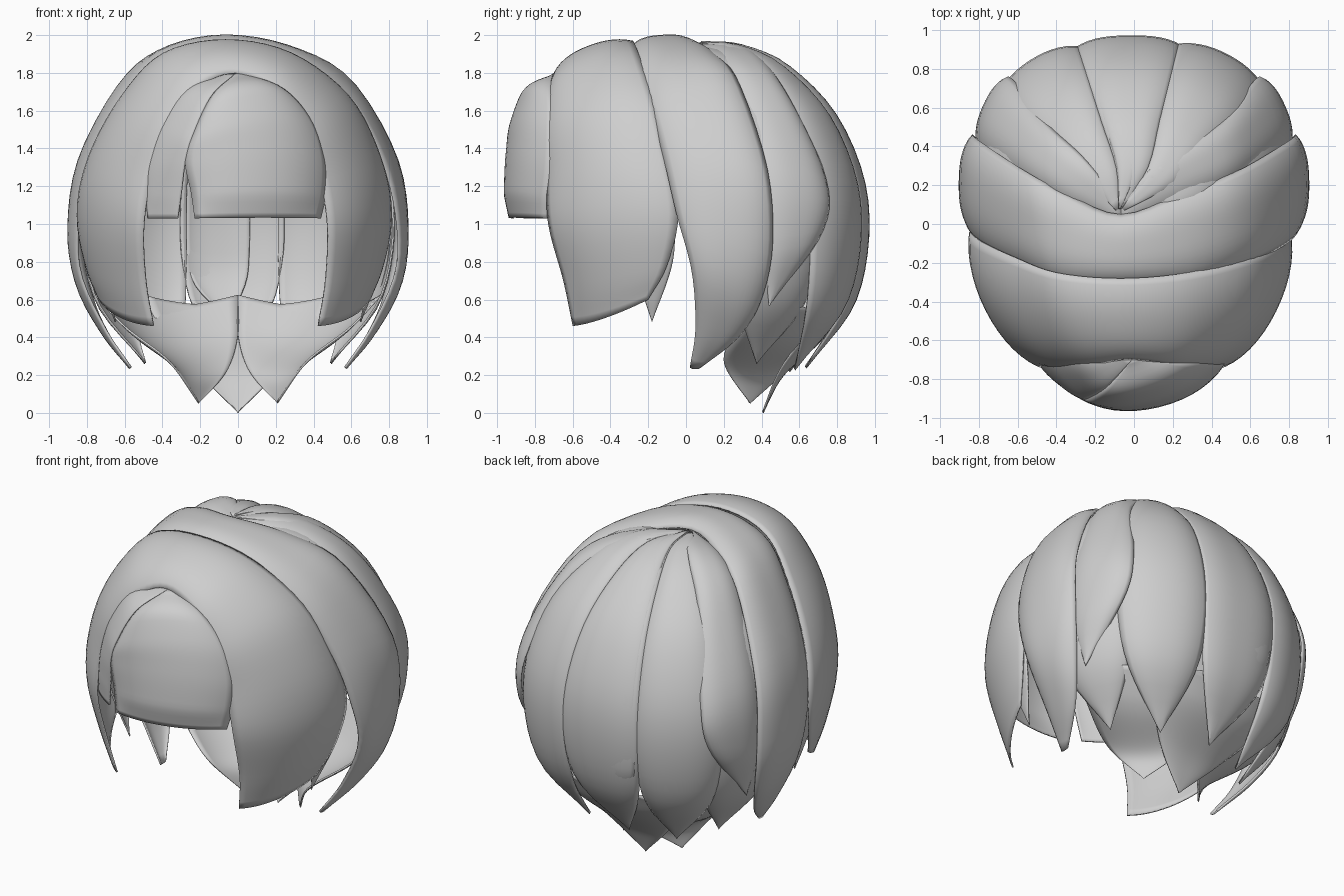
import bpy, bmesh, math
from mathutils import Vector

cube = bpy.data.objects.get("Cube")
if cube:
    bpy.data.objects.remove(cube, do_unlink=True)

mat = bpy.data.materials.new("hair_grey")
mat.use_nodes = True
GREY = (0.62, 0.62, 0.62, 1)
mat.diffuse_color = GREY
mat.node_tree.nodes["Principled BSDF"].inputs["Base Color"].default_value = GREY

CENTRE = Vector((0, 0, 1))
BACK_POWER = 2.4


def head_scale(d):
    """Size of the head-shaped envelope that passes through offset d."""
    x, y = abs(d.x) / 0.87, abs(d.y)
    z = abs(d.z) / (0.98 if d.z > 0 else 1.03)
    if d.y < 0:
        yz = (y / 0.95) ** 2.7 + z ** 2.7
        return math.sqrt(x * x + yz ** (2 / 2.7))
    xy = x ** BACK_POWER + (y / 0.94) ** BACK_POWER
    return math.sqrt(z * z + xy ** (2 / BACK_POWER))


def along(points, t):
    """Smooth curve through the points."""
    n = len(points) - 1
    i = min(int(t * n), n - 1)
    f = t * n - i
    p1, p2 = points[i], points[i + 1]
    p0 = points[i - 1] if i else 2 * p1 - p2
    p3 = points[i + 2] if i + 2 <= n else 2 * p2 - p1
    return p1 + 0.5 * f * (p2 - p0 + f * (2 * p0 - 5 * p1 + 4 * p2 - p3
                                        + f * (3 * (p1 - p2) + p3 - p0)))


def lock(name, edge_a, edge_b, bulge=0.03, rows=28, cols=14, start=0.0):
    """A lock of hair wrapped over the head between two edge curves."""
    a_pts = [Vector(p) - CENTRE for p in edge_a]
    b_pts = [Vector(p) - CENTRE for p in edge_b]
    bm = bmesh.new()
    grid = []
    for r in range(rows + 1):
        v = r / rows
        a, b = along(a_pts, v), along(b_pts, v)
        sa, sb = head_scale(a), head_scale(b)
        row = []
        for c in range(cols + 1):
            u = c / cols
            d = a.lerp(b, u)
            size = sa + (sb - sa) * u
            size += bulge * (1 - abs(2 * u - 1) ** 3) * min(1, 4 * v + start, 5 * (1 - v) + 0.2)
            row.append(bm.verts.new(CENTRE + d * size / head_scale(d)))
        grid.append(row)
    for r in range(rows):
        for c in range(cols):
            bm.faces.new((grid[r][c], grid[r][c + 1], grid[r + 1][c + 1], grid[r + 1][c]))
    bmesh.ops.remove_doubles(bm, verts=bm.verts, dist=0.0008)
    bmesh.ops.recalc_face_normals(bm, faces=bm.faces)
    if sum(f.normal.dot(f.calc_center_median() - CENTRE) * f.calc_area() for f in bm.faces) < 0:
        bmesh.ops.reverse_faces(bm, faces=bm.faces)
    mesh = bpy.data.meshes.new(name)
    bm.to_mesh(mesh)
    bm.free()
    mesh.materials.append(mat)
    obj = bpy.data.objects.new(name, mesh)
    bpy.context.collection.objects.link(obj)
    shell = obj.modifiers.new("thickness", "SOLIDIFY")
    shell.thickness = 0.01
    shell.offset = -1
    bpy.ops.object.select_all(action="DESELECT")
    obj.select_set(True)
    bpy.context.view_layer.objects.active = obj
    bpy.ops.object.shade_smooth_by_angle(angle=math.radians(45))


def sided(points, side):
    """Place points on one side, drifting to the off-centre parting on top."""
    return [(side * x - 0.07 * max(0, min(1, (z - 1.7) / 0.27)), y, z) for x, y, z in points]


def pair(name, edge_a, edge_b, bulge=0.03):
    """The same lock on both sides."""
    for side, word in ((1, "left"), (-1, "right")):
        lock(word + "_" + name, sided(edge_a, side), sided(edge_b, side), bulge)


def band(name, edge_a, edge_b, bulge, left=1.0):
    """One lock running over the top from side to side; edges start at the middle."""
    def across(edge):
        return sided(edge[:0:-1], -1) + sided(edge, left)
    lock(name, across(edge_a), across(edge_b), bulge, rows=60, start=0.2)


def on_head(angle, z, size):
    """Point at a compass angle from the back, positive to the left."""
    h = (z - 1) / (0.98 if z > 1 else 1.03)
    a = math.radians(angle)
    round_off = (abs(math.sin(a)) ** BACK_POWER + abs(math.cos(a)) ** BACK_POWER) ** (-1 / BACK_POWER)
    r = size * math.sqrt(1 - h * h) * round_off
    return (0.87 * r * math.sin(a), 0.94 * r * math.cos(a), 1 + (z - 1) * size)


def back_lock(name, start, end, tip, tip_z, size=1.0, bulge=0.035):
    """A lock fanning from the crown down the back to a point."""
    def edge(angle):
        a = math.radians(angle)
        pts = [(-0.07 + 0.03 * math.sin(a), 0.05 + 0.03 * math.cos(a), 1 + 0.96 * size)]
        pts += [on_head(angle, z, size) for z in (1.93, 1.8, 1.55, 1.2, 0.85)]
        pts.append(on_head(angle + (tip - angle) * 0.18, (0.85 + tip_z) / 2, size))
        pts.append(on_head(tip, tip_z, size))
        return pts
    lock(name, edge(start), edge(end), bulge)


# Fringe: a wide panel and a narrow one with a slit between them
slit = [(-0.01, -0.70, 1.80), (-0.14, -0.84, 1.68), (-0.24, -0.90, 1.47), (-0.28, -0.90, 1.33)]
lock("fringe",
     slit + [(-0.25, -0.91, 1.17), (-0.23, -0.92, 1.03)],
     [(0.02, -0.68, 1.80), (0.24, -0.71, 1.72), (0.40, -0.70, 1.55),
      (0.47, -0.70, 1.35), (0.47, -0.72, 1.17), (0.44, -0.74, 1.03)], 0.04)
lock("fringe_strip",
     [(-0.04, -0.68, 1.80), (-0.26, -0.71, 1.72), (-0.41, -0.70, 1.53),
      (-0.48, -0.70, 1.33), (-0.49, -0.72, 1.17), (-0.48, -0.74, 1.03)],
     slit + [(-0.30, -0.88, 1.17), (-0.32, -0.86, 1.03)], 0.01)

# Front panels framing the face, with a small tip behind each
band("front_panel",
     [(0, -0.70, 1.80), (0.22, -0.73, 1.71), (0.37, -0.75, 1.5), (0.45, -0.74, 1.28),
      (0.50, -0.73, 1.0), (0.49, -0.65, 0.70), (0.45, -0.60, 0.46)],
     [(0, -0.28, 1.97), (0.35, -0.25, 1.90), (0.62, -0.17, 1.67), (0.79, -0.09, 1.35),
      (0.85, -0.04, 1.05), (0.81, -0.10, 0.78), (0.74, -0.20, 0.60)], 0.03, 0.95)
pair("temple_tip",
     [(0.75, -0.3, 1.1), (0.72, -0.28, 0.8), (0.65, -0.18, 0.48)],
     [(0.79, -0.06, 1.1), (0.76, -0.07, 0.8), (0.65, -0.18, 0.48)], 0.01)

# Side locks behind the front panel, tucked under it
band("side_lock",
     [(0, -0.30, 1.93), (0.34, -0.28, 1.86), (0.59, -0.20, 1.65), (0.76, -0.12, 1.35),
      (0.84, -0.05, 1.05), (0.84, 0.03, 0.75), (0.71, 0.05, 0.45), (0.57, 0.02, 0.24)],
     [(0, 0.05, 1.96), (0.30, 0.16, 1.90), (0.56, 0.28, 1.75), (0.80, 0.43, 1.3),
      (0.83, 0.46, 0.9), (0.77, 0.4, 0.6), (0.68, 0.28, 0.4), (0.57, 0.08, 0.24)], 0.05)
pair("rear_side_lock",
     [(0, 0.03, 1.95), (0.30, 0.12, 1.89), (0.54, 0.24, 1.74), (0.77, 0.38, 1.3),
      (0.81, 0.40, 0.9), (0.74, 0.44, 0.57)],
     [(0, 0.10, 1.96), (0.2, 0.34, 1.92), (0.46, 0.53, 1.70), (0.62, 0.74, 1.25),
      (0.67, 0.72, 0.95), (0.74, 0.44, 0.57)], 0.035)

# Back locks, with a shorter one on top and a deeper one under each side
back_lock("back_lock_centre", -20, 16, -4, 0.24)
back_lock("back_lock_left", 14, 48, 28, 0.23)
back_lock("back_lock_right", -50, -18, -32, 0.22)
back_lock("back_overlay", -18, 4, -4, 0.5, 1.01, 0.02)
for side, word in ((1, "left"), (-1, "right")):
    back_lock(word + "_under_lock", side * 42, side * 74, side * 55, 0.24, 0.97)

# Nape: a bowl with three points growing out of the inside of the back
nape_edge = [(0.50, 0.72, 0.62), (0.41, 0.65, 0.44), (0.22, 0.50, 0.22), (0, 0.41, 0)]
lock("nape_centre", sided(nape_edge, -1), sided(nape_edge, 1), 0.01)
pair("nape_side",
     [(0, 0.85, 0.62), (0, 0.72, 0.41), (0.06, 0.53, 0.22), (0.21, 0.34, 0.05)],
     [(0.76, 0.36, 0.62), (0.60, 0.28, 0.45), (0.37, 0.20, 0.27), (0.21, 0.34, 0.05)], 0.01)
